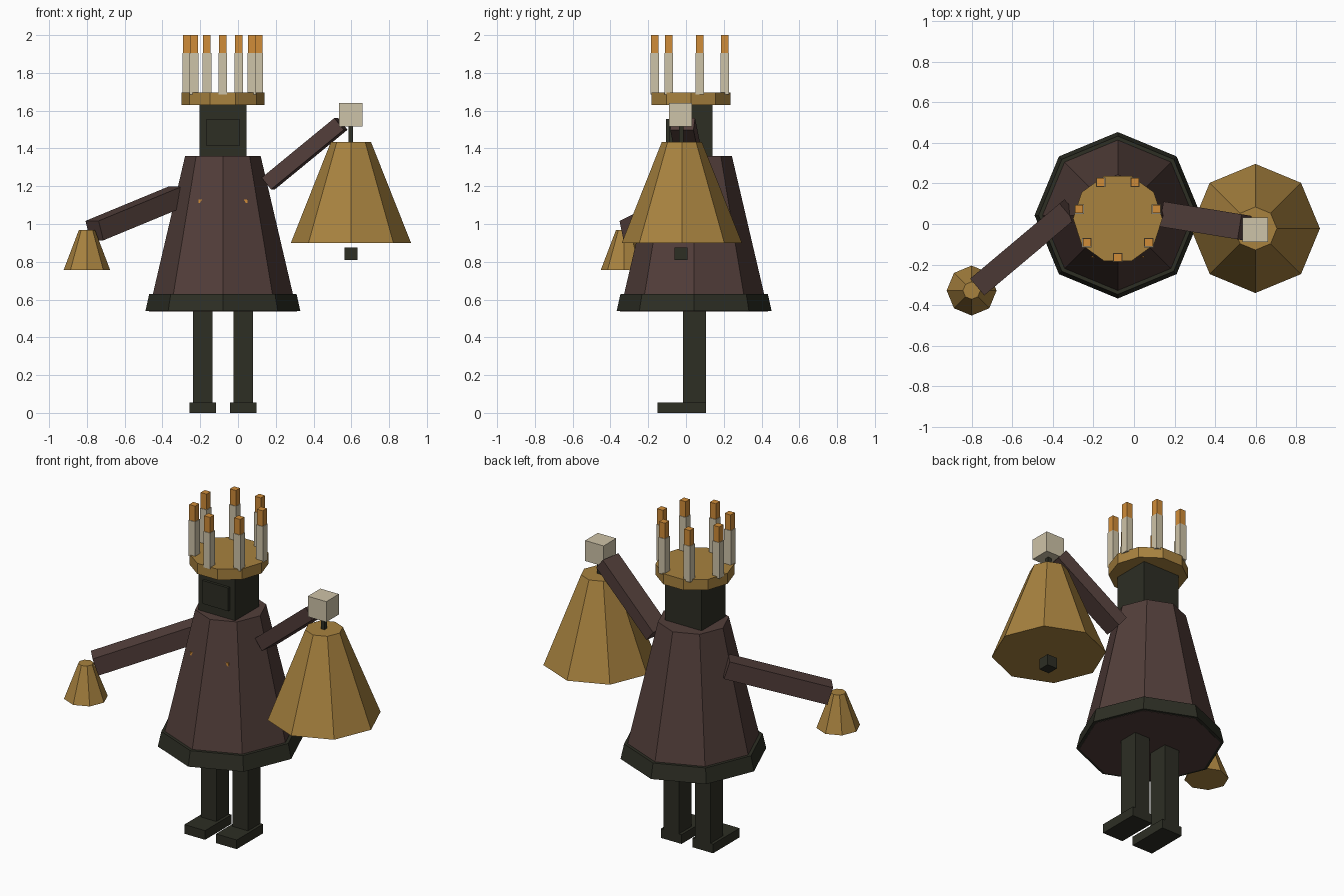
import bpy
from math import sin, cos, pi
from mathutils import Vector, Matrix

if "Cube" in bpy.data.objects:
    bpy.data.objects.remove(bpy.data.objects["Cube"])


def material(name, *srgb):
    linear = [((c / 255 + 0.055) / 1.055) ** 2.4 for c in srgb] + [1]
    mat = bpy.data.materials.new(name)
    mat.use_nodes = True
    mat.diffuse_color = linear
    mat.node_tree.nodes["Principled BSDF"].inputs["Base Color"].default_value = linear
    return mat


BROWN = material("brown cloth", 82, 62, 58)
DARK = material("dark olive", 45, 46, 36)
GOLD = material("aged gold", 168, 130, 63)
CREAM = material("cream wax", 206, 195, 168)
FLAME = material("flame orange", 208, 140, 56)


def finish(name, mat):
    obj = bpy.context.object
    obj.name = obj.data.name = name
    obj.data.materials.append(mat)
    return obj


def box(name, mat, centre, size):
    bpy.ops.mesh.primitive_cube_add(size=1, location=centre)
    obj = finish(name, mat)
    obj.data.transform(Matrix.Diagonal((*size, 1)))
    return obj


def frustum(name, mat, x, y, z0, z1, r0, r1, sides=8, turn=0):
    bpy.ops.mesh.primitive_cone_add(vertices=sides, radius1=r0, radius2=r1, depth=z1 - z0,
                                    location=(x, y, (z0 + z1) / 2), rotation=(0, 0, turn))
    return finish(name, mat)


def beam(name, mat, start, end, width, thick):
    """Box running between two points, its width kept level."""
    a, b = Vector(start), Vector(end)
    along = (b - a).normalized()
    side = Vector((0, 0, 1)).cross(along).normalized()
    up = along.cross(side)
    obj = box(name, mat, (a + b) / 2, ((b - a).length, width, thick))
    obj.rotation_euler = Matrix((along, side, up)).transposed().to_euler()
    return obj


CX, CY = -0.08, 0.043   # body axis

# Robe and hem
frustum("robe", BROWN, CX, CY, 0.538, 1.36, 0.392, 0.2)
frustum("hem", DARK, CX, CY, 0.54, 0.63, 0.41, 0.39)

# Legs, feet and robe clasps
for side, s in (("right", -1), ("left", 1)):
    x = CX + s * 0.107
    box(side + "_leg", DARK, (x, 0.044, 0.3), (0.104, 0.122, 0.6))
    box(side + "_foot", DARK, (x, -0.023, 0.028), (0.14, 0.256, 0.056))
    box(side + "_clasp", FLAME, (CX + s * 0.12, -0.155, 1.12), (0.02, 0.02, 0.02))

# Head with face plate
box("head", DARK, (CX, 0.025, 1.495), (0.248, 0.23, 0.29))
box("face_plate", DARK, (CX, -0.093, 1.485), (0.175, 0.026, 0.142))

# Crown with a ring of candles
frustum("crown", GOLD, CX, 0.027, 1.63, 1.695, 0.22, 0.22, 10, pi / 2)
for i in range(7):
    a = i * 2 * pi / 7
    x, y = CX + 0.195 * sin(a), 0.03 - 0.195 * cos(a)
    box(f"candle_{i + 1}", CREAM, (x, y, 1.795), (0.046, 0.046, 0.22))
    box(f"flame_{i + 1}", FLAME, (x, y, 1.9525), (0.04, 0.04, 0.095))

# Right arm with small bell
beam("right_arm", BROWN, (-0.32, 0.07, 1.147), (-0.76, -0.3, 0.965), 0.108, 0.108)
frustum("small_bell", GOLD, -0.8, -0.328, 0.757, 0.967, 0.123, 0.043)

# Left arm with hand
beam("left_arm", BROWN, (0.16, 0.045, 1.214), (0.545, -0.018, 1.53), 0.125, 0.08)
box("left_hand", CREAM, (0.597, -0.028, 1.578), (0.125, 0.122, 0.125))

# Big bell with handle and clapper
frustum("big_bell", GOLD, 0.598, -0.022, 0.9, 1.435, 0.318, 0.106)
box("bell_handle", DARK, (0.598, -0.025, 1.48), (0.024, 0.024, 0.11))
box("bell_clapper", DARK, (0.598, -0.027, 0.843), (0.067, 0.07, 0.067))
